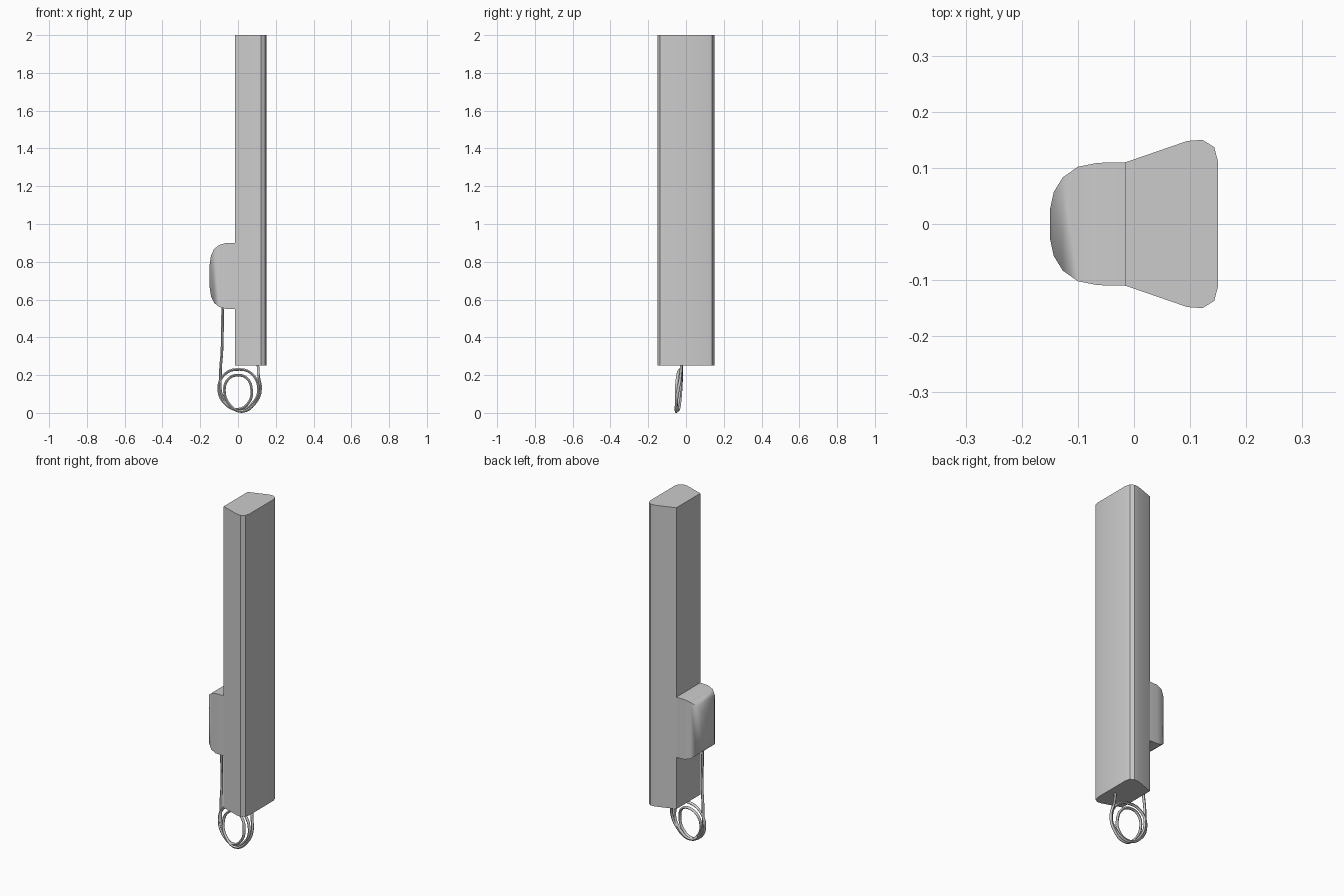
import bpy, math

if "Cube" in bpy.data.objects:
    bpy.data.objects.remove(bpy.data.objects["Cube"])


def mesh_object(name, rings, angle):
    """Skin a list of equal-length closed rings and cap both ends."""
    n = len(rings[0])
    verts = [p for ring in rings for p in ring]
    faces = [tuple(range(n))[::-1],
             tuple(range(len(verts) - n, len(verts)))]
    for r in range(len(rings) - 1):
        for i in range(n):
            j = (i + 1) % n
            faces.append((r * n + i, r * n + j, (r + 1) * n + j, (r + 1) * n + i))
    me = bpy.data.meshes.new(name)
    me.from_pydata(verts, [], faces)
    ob = bpy.data.objects.new(name, me)
    bpy.context.collection.objects.link(ob)
    bpy.ops.object.select_all(action='DESELECT')
    ob.select_set(True)
    bpy.context.view_layer.objects.active = ob
    bpy.ops.object.shade_smooth_by_angle(angle=math.radians(angle))
    return ob


# Tall column: wedge outline with rounded outer corners, mirrored in y
half = [(-0.015, 0.11), (0.095, 0.148), (0.122, 0.15), (0.143, 0.137), (0.15, 0.11)]
outline = [(x, -y) for x, y in half] + half[::-1]
mesh_object("column", [[(x, y, z) for x, y in outline] for z in (0.25, 2.0)], 20)

# Bulging housing: rectangular sections (x, half width, half height) lofted along x
sections = [(-0.014, 0.11, 0.175), (-0.065, 0.109, 0.174), (-0.10, 0.102, 0.164),
            (-0.127, 0.083, 0.142), (-0.143, 0.057, 0.108), (-0.15, 0.025, 0.06)]
zc = 0.725
mesh_object("housing", [[(x, -w, zc - h), (x, -w, zc + h), (x, w, zc + h), (x, w, zc - h)]
                        for x, w, h in sections], 40)

# Coiled cable: from the housing down, around the loops and up into the column
path = [(-0.081, 0.57), (-0.085, 0.33), (-0.093, 0.2),
        (-0.08, 0.08), (0.0, 0.013), (0.085, 0.06), (0.108, 0.13), (0.075, 0.205),
        (0.01, 0.23), (-0.07, 0.205),
        (-0.102, 0.13), (-0.065, 0.045), (0.005, 0.02), (0.06, 0.06), (0.072, 0.12),
        (0.05, 0.18), (0.0, 0.20), (-0.05, 0.18), (-0.072, 0.12),
        (-0.045, 0.045), (0.02, 0.007), (0.1, 0.065), (0.12, 0.13), (0.11, 0.19), (0.105, 0.26)]
cu = bpy.data.curves.new("cable", 'CURVE')
cu.dimensions = '3D'
cu.bevel_depth = 0.0075
cu.bevel_resolution = 1
cu.resolution_u = 5
cu.use_fill_caps = True
sp = cu.splines.new('BEZIER')
sp.bezier_points.add(len(path) - 1)
for i, (p, (x, z)) in enumerate(zip(sp.bezier_points, path)):
    y = -0.038 + 0.014 * math.sin(i * 0.85)
    p.co = (x, y, z)
    p.handle_left_type = p.handle_right_type = 'AUTO'
cable = bpy.data.objects.new("cable", cu)
bpy.context.collection.objects.link(cable)
bpy.ops.object.select_all(action='DESELECT')
cable.select_set(True)
bpy.context.view_layer.objects.active = cable
bpy.ops.object.convert(target='MESH')
bpy.ops.object.shade_smooth_by_angle(angle=math.radians(60))
